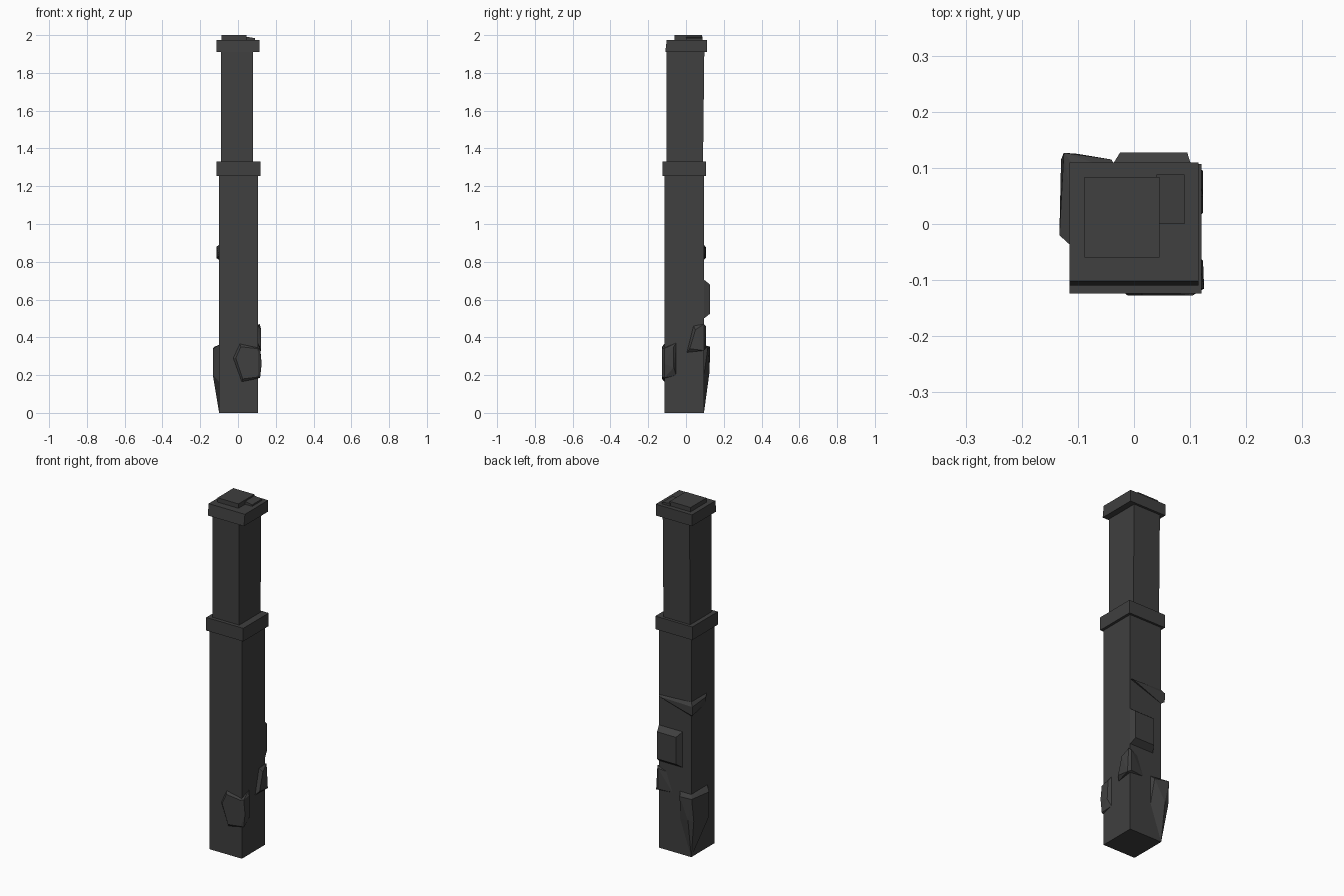
import bpy
import bmesh
import math

cube = bpy.data.objects.get("Cube")
if cube:
    bpy.data.objects.remove(cube, do_unlink=True)

# Single dark stone colour
stone = bpy.data.materials.new("dark_stone")
stone.use_nodes = True
colour = (0.05, 0.05, 0.05, 1)
stone.diffuse_color = colour
shader = stone.node_tree.nodes["Principled BSDF"]
shader.inputs["Base Color"].default_value = colour
shader.inputs["Roughness"].default_value = 0.9


def hull(name, points):
    """Make a flat-faced convex solid around the given points."""
    bm = bmesh.new()
    for point in points:
        bm.verts.new(point)
    result = bmesh.ops.convex_hull(bm, input=bm.verts[:])
    unused = {e for e in result["geom_interior"] + result["geom_unused"]
              if isinstance(e, bmesh.types.BMVert)}
    bmesh.ops.delete(bm, geom=list(unused), context="VERTS")
    bmesh.ops.dissolve_limit(bm, angle_limit=math.radians(1),
                             verts=bm.verts[:], edges=bm.edges[:])
    bmesh.ops.recalc_face_normals(bm, faces=bm.faces[:])
    mesh = bpy.data.meshes.new(name)
    bm.to_mesh(mesh)
    bm.free()
    mesh.materials.append(stone)
    obj = bpy.data.objects.new(name, mesh)
    bpy.context.collection.objects.link(obj)
    return obj


def block(name, xs, ys, zs, front_lean=0, back_lean=0):
    """Make a box whose front and back top edges may lean in y."""
    points = []
    for x in xs:
        for y, lean in zip(ys, (front_lean, back_lean)):
            points += [(x, y, zs[0]), (x, y + lean, zs[1])]
    return hull(name, points)


# Faces of the lower shaft: left and right in x, front and back in y
west, east, front, back = -.1, .105, -.115, .095

# Stacked pillar
block("lower_shaft", (west, east), (front, back), (0, 1.26))
block("middle_collar", (-.115, .12), (-.124, .107), (1.255, 1.33))
block("upper_shaft", (-.09, .08), (-.103, .09), (1.32, 1.92), 0, .007)
block("top_cap", (-.115, .115), (-.11, .11), (1.91, 1.975), .008)

# Slabs on the top
block("large_top_slab", (-.088, .045), (-.06, .084), (1.97, 2))
hull("small_top_slab", [(x, y, z) for y in (0, .088)
                        for x, z in ((.04, 1.97), (.09, 1.97),
                                     (.04, 1.992), (.09, 1.984))])

# Chipped stone wrapping the front right corner
out = .012
hull("front_corner_stone", [
    (.01, front, .365), (-.025, front, .29), (.02, front, .165),
    (.015, front - out, .35), (-.012, front - out, .29),
    (.025, front - out, .18), (east, front - out, .19),
    (east + out, front, .185), (east + .02, front, .26),
    (east + out, front, .34), (east, front - out, .34),
    (east + .018, -.065, .24), (east + out, -.065, .35),
    (east, -.052, .2), (east, -.052, .37)])

# Stone at the back right corner
hull("right_corner_stone", [
    (east, .005, .32), (east, .04, .46), (east + .018, .02, .34),
    (east + .018, .05, .44), (east + .018, back, .33),
    (east + .01, back, .47), (east, back + .01, .46),
    (east, back + .01, .34), (.02, back, .34), (.06, back, .45)])

# Bevelled block on the back
hull("back_stone", [(x, back, z) for x in (-.045, east) for z in (.5, .705)]
     + [(x, back + .032, z) for x in (-.025, .095) for z in (.525, .68)])

# Tall stone at the back left corner, tapering down to the ground
hull("left_corner_stone", [
    (-.03, back, .36), (-.03, back, .2), (west, back, 0),
    (-.04, back + .02, .34), (west - .025, back + .032, .35),
    (west - .03, back + .02, .22), (west, back + .03, .22),
    (west, back, .36), (west - .033, -.02, .34),
    (west - .033, -.02, .2), (west, -.05, .36), (west, -.04, .165)])

# Thin wedge around the back left corner
hull("corner_wedge", [
    (east, back, .88), (east - .01, back + .012, .875),
    (west - .015, back + .012, .87), (west - .015, back + .01, .82),
    (west, back, .81), (west, back, .89),
    (west - .013, -.02, .88), (west, -.045, .89), (west, -.03, .83)])
